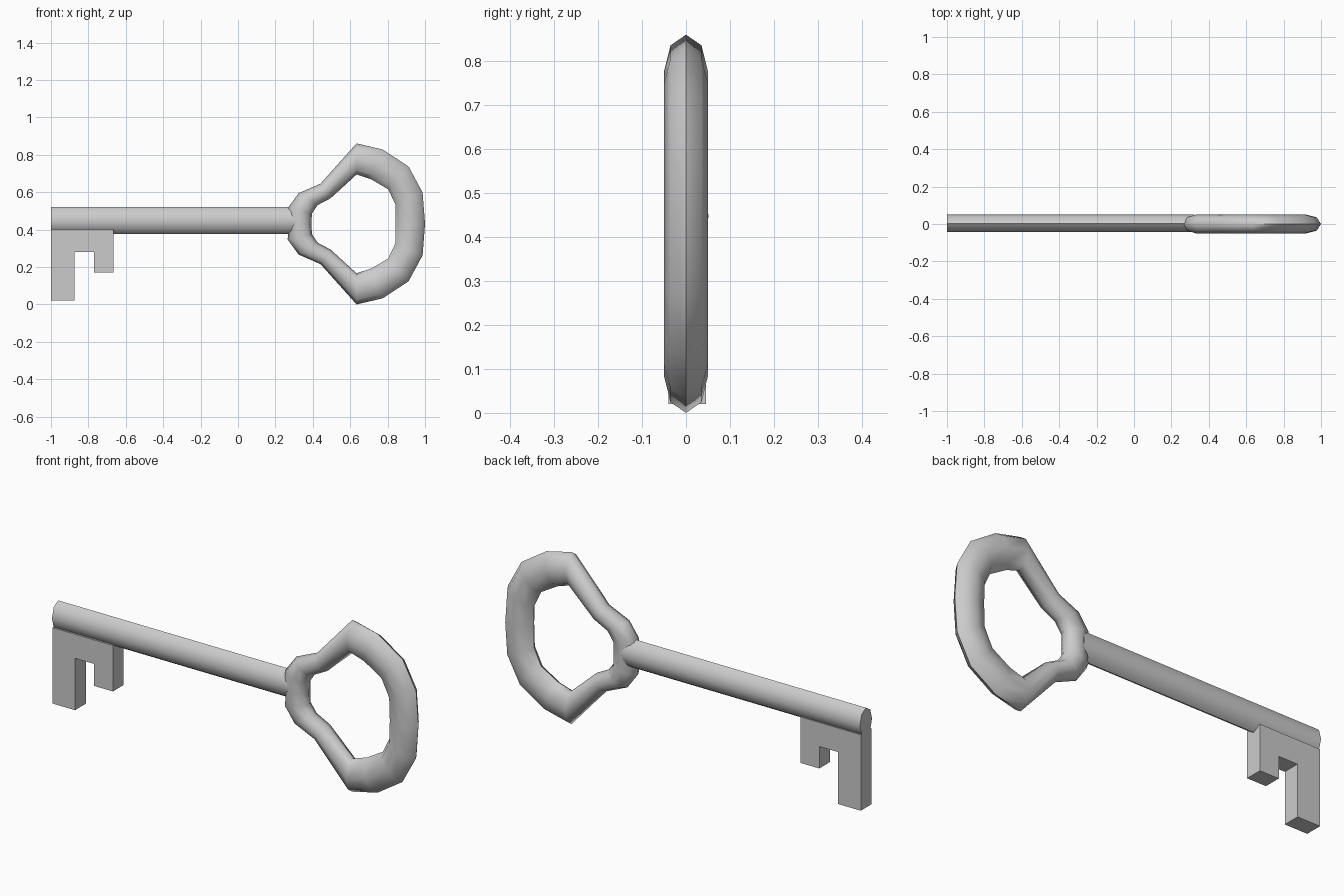
import bpy, bmesh, math

if "Cube" in bpy.data.objects:
    bpy.data.objects.remove(bpy.data.objects["Cube"])

ZC = 0.4305  # height of the bow's mirror line


def finish(name, bm, angle=60):
    bmesh.ops.recalc_face_normals(bm, faces=bm.faces)
    me = bpy.data.meshes.new(name)
    bm.to_mesh(me)
    bm.free()
    ob = bpy.data.objects.new(name, me)
    bpy.context.collection.objects.link(ob)
    bpy.ops.object.select_all(action='DESELECT')
    ob.select_set(True)
    bpy.context.view_layer.objects.active = ob
    bpy.ops.object.shade_smooth_by_angle(angle=math.radians(angle))
    return ob


def bridge(bm, a, b):
    n = len(a)
    for i in range(n):
        bm.faces.new((a[i], a[(i + 1) % n], b[(i + 1) % n], b[i]))


# Bow: octagonal tube; each station is outer x, z and inner x, z (z above mirror line)
half = [
    (0.275, 0.0, 0.393, 0.0),
    (0.265, 0.083, 0.395, 0.055),
    (0.324, 0.164, 0.425, 0.100),
    (0.441, 0.215, 0.495, 0.137),
    (0.634, 0.4305, 0.634, 0.264),
    (0.773, 0.398, 0.713, 0.238),
    (0.912, 0.307, 0.803, 0.185),
    (0.987, 0.168, 0.841, 0.105),
    (1.0, 0.0, 0.843, 0.0),
]
stations = half + [(a, -b, c, -d) for a, b, c, d in half[-2:0:-1]]
bm = bmesh.new()
rings = []
for ox, oz, ix, iz in stations:
    ring = []
    for k in range(8):
        t = math.tau * k / 8
        w = 0.5 + 0.5 * math.cos(t)
        ring.append(bm.verts.new((ix + (ox - ix) * w, 0.05 * math.sin(t),
                                  ZC + iz + (oz - iz) * w)))
    rings.append(ring)
for i in range(len(rings)):
    bridge(bm, rings[i - 1], rings[i])
finish("bow", bm)

# Shaft: flattened octagonal rod
bm = bmesh.new()
ends = [[bm.verts.new((x, 0.004 + 0.048 * math.sin(math.tau * k / 8),
                       0.448 + 0.072 * math.cos(math.tau * k / 8)))
         for k in range(8)] for x in (-1.0, 0.32)]
bridge(bm, *ends)
for e in ends:
    bm.faces.new(e)
finish("shaft", bm)

# Bit: notched plate with a long and a short tooth
outline = [(-1, 0.02), (-0.875, 0.02), (-0.875, 0.28), (-0.77, 0.28),
           (-0.77, 0.17), (-0.665, 0.17), (-0.665, 0.40), (-1, 0.40)]
bm = bmesh.new()
sides = [[bm.verts.new((x, y, z)) for x, z in outline] for y in (-0.04, 0.045)]
bridge(bm, *sides)
for s in sides:
    bm.faces.new(s)
finish("bit", bm, 40)
